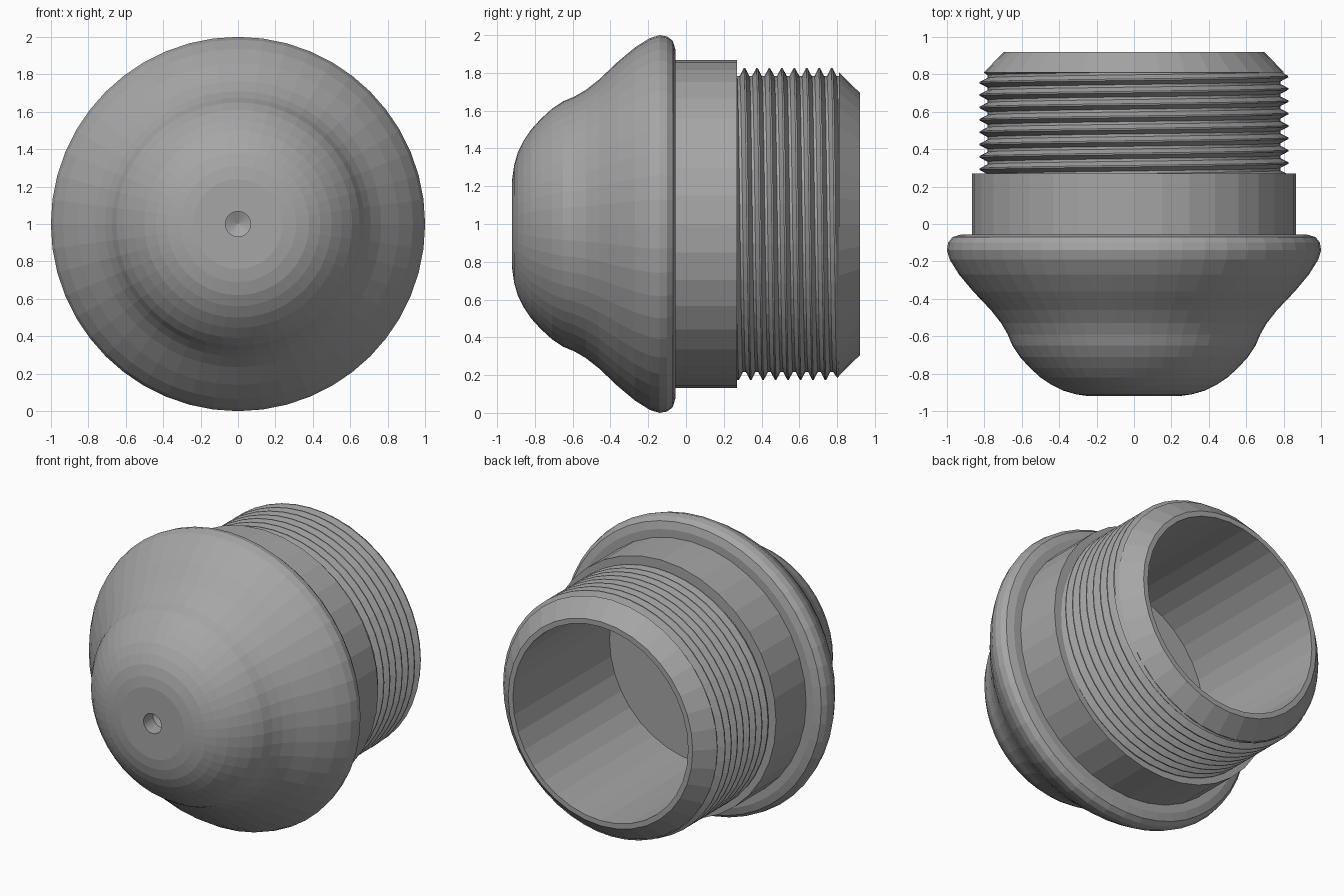
import bpy, bmesh
from math import sin, cos, pi, floor
from mathutils import Vector

if "Cube" in bpy.data.objects:
    bpy.data.objects.remove(bpy.data.objects["Cube"])

GREY = (0.38, 0.38, 0.38, 1)
metal = bpy.data.materials.new("plain grey")
metal.use_nodes = True
metal.diffuse_color = GREY
metal.node_tree.nodes["Principled BSDF"].inputs["Base Color"].default_value = GREY


def at(y, r, a):
    """Point at radius r and angle a round the part's axis."""
    return Vector((r * cos(a), y, 1 + r * sin(a)))


def finish(bm, name):
    mesh = bpy.data.meshes.new(name)
    bm.to_mesh(mesh)
    bm.free()
    mesh.materials.append(metal)
    obj = bpy.data.objects.new(name, mesh)
    bpy.context.collection.objects.link(obj)


def lathe(name, profile, sides):
    """Turn a (y, radius) profile, ordered so that its faces look outward."""
    bm = bmesh.new()
    rings = []
    for y, r in profile:
        if r == 0:
            rings.append([bm.verts.new(at(y, 0, 0))] * sides)
        else:
            rings.append([bm.verts.new(at(y, r, 2 * pi * i / sides)) for i in range(sides)])
    for a, b in zip(rings, rings[1:]):
        for i in range(sides):
            j = (i + 1) % sides
            bm.faces.new(list(dict.fromkeys((a[i], a[j], b[j], b[i]))))
    finish(bm, name)


# Domed cap with a drilled dimple at the tip and a rolled flange
lathe("domed_cap", [
    (-0.79, 0), (-0.82, 0.067), (-0.92, 0.067), (-0.92, 0.24), (-0.91, 0.31),
    (-0.89, 0.38), (-0.86, 0.44), (-0.82, 0.50), (-0.77, 0.555), (-0.71, 0.61),
    (-0.65, 0.65), (-0.59, 0.675), (-0.53, 0.71), (-0.46, 0.765), (-0.36, 0.86),
    (-0.27, 0.935), (-0.19, 0.985), (-0.14, 1.0), (-0.10, 0.993),
    (-0.07, 0.97), (-0.055, 0.92), (-0.055, 0.85)], 48)

# Plain collar behind the flange
lathe("collar", [(-0.056, 0.867), (0.27, 0.867), (0.27, 0.76)], 36)

# Chamfered mouth and blind bore
CUT = 0.81
lathe("bore", [(CUT, 0.76), (CUT, 0.803), (0.92, 0.695), (0.92, 0.66),
               (-0.12, 0.66), (-0.12, 0)], 36)

# Helical thread: a flat-bottomed ridge swept round the axis, trimmed at both ends
PITCH, STEPS, TURNS = 0.066, 48, 11
ridge = [(-0.033, 0.783), (-0.026, 0.783), (-0.004, 0.825), (0.004, 0.825),
         (0.026, 0.783), (0.033, 0.783)]
bm = bmesh.new()
rows = []
for k in range(STEPS * TURNS + 1):
    a = -2 * pi * k / STEPS
    y = 0.788 - 9 * PITCH + PITCH * k / STEPS
    rows.append([bm.verts.new(at(y + dy, r, a)) for dy, r in ridge])
for p, q in zip(rows, rows[1:]):
    for i in range(len(ridge) - 1):
        bm.faces.new((p[i], p[i + 1], q[i + 1], q[i]))
bmesh.ops.remove_doubles(bm, verts=bm.verts, dist=0.0005)
for y, way in ((0.265, -1), (CUT, 1)):
    bmesh.ops.bisect_plane(bm, geom=bm.verts[:] + bm.edges[:] + bm.faces[:],
                           plane_co=(0, y, 0), plane_no=(0, way, 0), clear_outer=True)
for v in bm.verts:
    rad = Vector((v.co.x, 0, v.co.z - 1))
    limit = 0.695 + 0.92 - v.co.y
    if rad.length > limit:
        rad *= limit / rad.length
        v.co.x, v.co.z = rad.x, rad.z + 1
# Turn every face away from the axis
for f in bm.faces:
    f.normal_update()
    c = f.calc_center_median()
    if f.normal.dot(Vector((c.x, 0, c.z - 1))) < 0:
        f.normal_flip()
finish(bm, "screw_thread")
